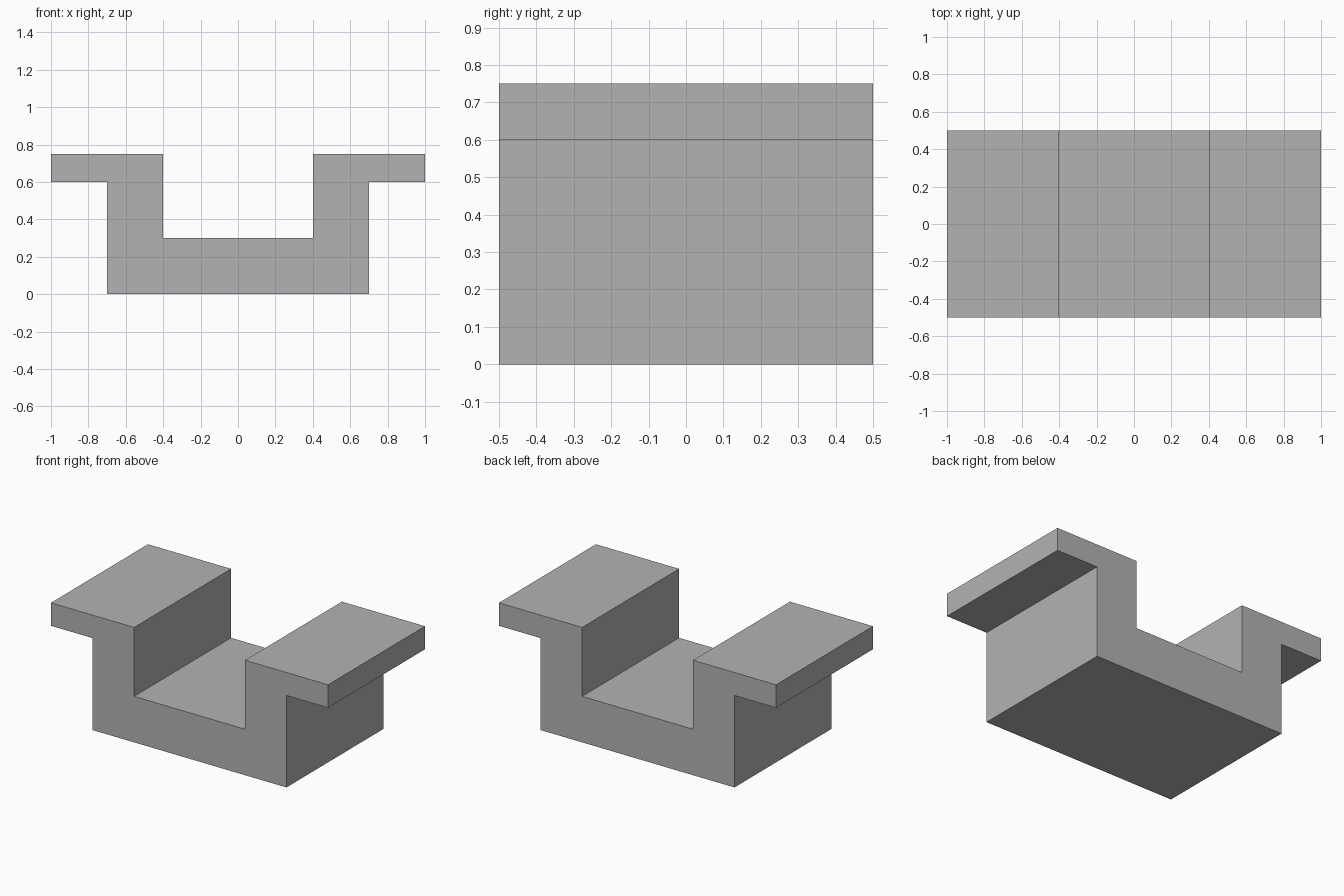
import bpy
import bmesh

cube = bpy.data.objects.get("Cube")
if cube:
    bpy.data.objects.remove(cube, do_unlink=True)

# Plain grey material
GREY = (0.45, 0.45, 0.45, 1)
grey = bpy.data.materials.new("plain_grey")
grey.use_nodes = True
grey.diffuse_color = GREY
grey.node_tree.nodes["Principled BSDF"].inputs["Base Color"].default_value = GREY

# Left half of the channel section (x, z), mirrored to close the outline
DEPTH = 1.0
half = [(0.7, 0), (0.7, 0.6), (1, 0.6), (1, 0.75), (0.4, 0.75), (0.4, 0.3)]
outline = half + [(-x, z) for x, z in reversed(half)]

# Flanged channel block: section extruded from front to back
bm = bmesh.new()
front = bm.faces.new([bm.verts.new((x, -DEPTH / 2, z)) for x, z in outline])
extruded = bmesh.ops.extrude_face_region(bm, geom=[front], use_keep_orig=True)
back_verts = [g for g in extruded["geom"] if isinstance(g, bmesh.types.BMVert)]
bmesh.ops.translate(bm, verts=back_verts, vec=(0, DEPTH, 0))
bmesh.ops.recalc_face_normals(bm, faces=bm.faces)

mesh = bpy.data.meshes.new("flanged_channel")
bm.to_mesh(mesh)
bm.free()
mesh.materials.append(grey)
channel = bpy.data.objects.new("flanged_channel", mesh)
bpy.context.collection.objects.link(channel)
